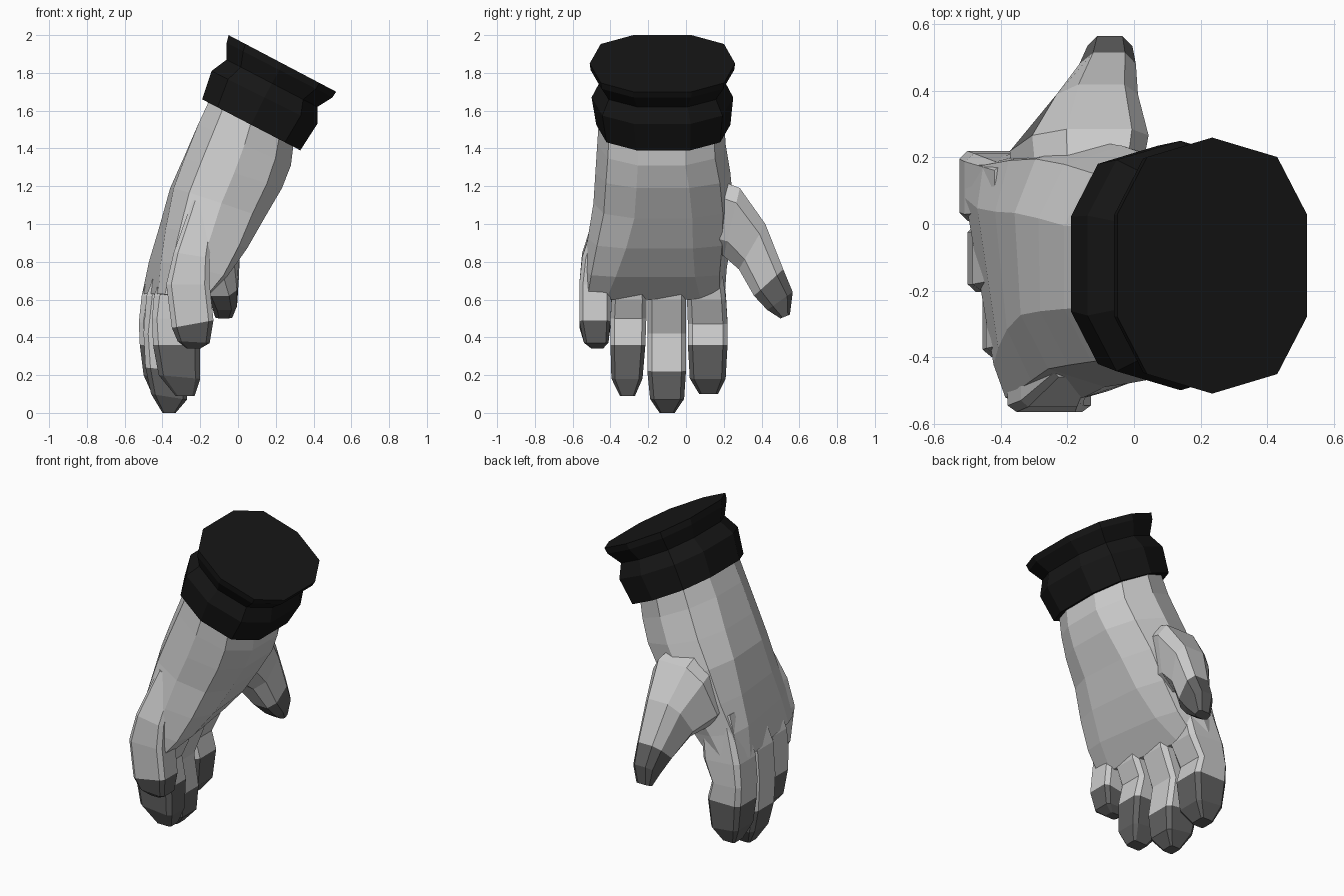
import bpy, bmesh, math
from mathutils import Vector


def material(name, v):
    m = bpy.data.materials.new(name)
    m.diffuse_color = (v, v, v, 1)
    return m


BLACK = material("cuff_black", 0.008)
DARK = material("tip_dark_grey", 0.12)


def section(sides, power):
    """Squared-off unit polygon with flat faces toward the first axis."""
    pts = []
    for i in range(sides):
        a = 2 * math.pi * (i + 0.5) / sides
        c, s = math.cos(a), math.sin(a)
        pts.append((math.copysign(abs(c) ** power, c), math.copysign(abs(s) ** power, s)))
    mc, ms = max(p[0] for p in pts), max(p[1] for p in pts)
    return [(c / mc, s / ms) for c, s in pts]


def across(x0, z0, x1, z1, y0, y1, shear=0):
    """Ring spanning back point to palm point (x, z) and a y range."""
    c = Vector(((x0 + x1) / 2, (y0 + y1) / 2, (z0 + z1) / 2))
    u = Vector(((x1 - x0) / 2, 0, (z1 - z0) / 2))
    h = (y1 - y0) / 2
    return c, u, Vector((-shear * h, h, 0))


def sideways(y0, z0, y1, z1, x0, x1, skew=0):
    """Ring spanning inner to outer point (y, z) and an x range."""
    c = Vector(((x0 + x1) / 2, (y0 + y1) / 2, (z0 + z1) / 2))
    return c, Vector((skew, (y1 - y0) / 2, (z1 - z0) / 2)), Vector(((x1 - x0) / 2, 0, 0))


def loft(name, rings, sides, powers, mat=None):
    """Skin the rings; powers holds the squareness of each ring."""
    bm = bmesh.new()
    loops = [[bm.verts.new(c + u * a + v * b) for a, b in section(sides, p)]
             for (c, u, v), p in zip(rings, powers)]
    for lo, hi in zip(loops, loops[1:]):
        for i in range(sides):
            j = (i + 1) % sides
            bm.faces.new((lo[i], lo[j], hi[j], hi[i]))
    bm.faces.new(loops[0])
    bm.faces.new(loops[-1])
    bmesh.ops.recalc_face_normals(bm, faces=bm.faces)
    me = bpy.data.meshes.new(name)
    bm.to_mesh(me)
    bm.free()
    if mat:
        me.materials.append(mat)
    ob = bpy.data.objects.new(name, me)
    bpy.context.collection.objects.link(ob)
    return ob


# Flared cuff
loft("cuff", [across(*r) for r in (
    (-0.05, 2.00, 0.52, 1.70, -0.51, 0.26),
    (-0.06, 1.96, 0.50, 1.67, -0.505, 0.255),
    (-0.06, 1.87, 0.42, 1.62, -0.46, 0.21),
    (-0.14, 1.81, 0.42, 1.53, -0.50, 0.25),
    (-0.19, 1.66, 0.33, 1.39, -0.475, 0.235),
    (-0.16, 1.65, 0.30, 1.41, -0.46, 0.22))], 10, [0.78] * 6, BLACK)

# Wrist and palm, squarer toward the knuckles
loft("palm", [across(*r) for r in (
    (-0.14, 1.68, 0.30, 1.47, -0.46, 0.20),
    (-0.21, 1.53, 0.28, 1.31, -0.47, 0.21),
    (-0.285, 1.35, 0.23, 1.19, -0.48, 0.235, 0.02),
    (-0.35, 1.19, 0.13, 1.03, -0.49, 0.25, 0.06),
    (-0.40, 0.98, 0.03, 0.87, -0.52, 0.24, 0.10),
    (-0.44, 0.80, -0.09, 0.72, -0.54, 0.215, 0.15),
    (-0.465, 0.63, -0.22, 0.60, -0.55, 0.205, 0.17))], 10,
    (0.85, 0.85, 0.8, 0.75, 0.65, 0.5, 0.35))

# Fingers: (back x, back z, palm x, palm z, y0, y1); last three rings form the tip
fingers = {
    "index_finger": (
        (-0.42, 0.90, -0.22, 0.82, 0.02, 0.18),
        (-0.51, 0.62, -0.255, 0.60, 0.005, 0.212),
        (-0.525, 0.48, -0.32, 0.47, 0.01, 0.22),
        (-0.52, 0.36, -0.29, 0.36, 0.01, 0.22),
        (-0.50, 0.20, -0.31, 0.18, 0.02, 0.21),
        (-0.455, 0.10, -0.37, 0.10, 0.07, 0.17)),
    "middle_finger": (
        (-0.38, 0.90, -0.19, 0.82, -0.18, -0.01),
        (-0.485, 0.62, -0.22, 0.60, -0.205, 0.00),
        (-0.50, 0.42, -0.29, 0.42, -0.205, 0.00),
        (-0.49, 0.24, -0.26, 0.22, -0.205, 0.00),
        (-0.46, 0.10, -0.27, 0.07, -0.19, -0.01),
        (-0.40, 0.00, -0.33, 0.00, -0.14, -0.06)),
    "ring_finger": (
        (-0.34, 0.90, -0.15, 0.82, -0.37, -0.22),
        (-0.445, 0.62, -0.185, 0.60, -0.395, -0.21),
        (-0.455, 0.50, -0.23, 0.50, -0.40, -0.21),
        (-0.45, 0.36, -0.20, 0.36, -0.40, -0.215),
        (-0.42, 0.20, -0.20, 0.18, -0.395, -0.23),
        (-0.33, 0.09, -0.23, 0.09, -0.35, -0.27)),
    "little_finger": (
        (-0.24, 1.13, -0.12, 1.08, -0.46, -0.34),
        (-0.34, 0.85, -0.15, 0.82, -0.55, -0.38),
        (-0.38, 0.68, -0.15, 0.68, -0.565, -0.40),
        (-0.35, 0.45, -0.13, 0.49, -0.565, -0.40),
        (-0.32, 0.38, -0.15, 0.37, -0.54, -0.41),
        (-0.27, 0.34, -0.20, 0.34, -0.50, -0.44)),
}
digits = {name: [across(*r) for r in rows] for name, rows in fingers.items()}

# Thumb: (inner y, inner z, outer y, outer z, x0, x1, skew)
digits["thumb"] = [sideways(*r) for r in (
    (-0.02, 0.88, 0.08, 1.27, -0.32, -0.03, 0.06),
    (0.20, 0.83, 0.285, 1.19, -0.34, 0.01, 0.06),
    (0.28, 0.76, 0.42, 1.00, -0.25, -0.005, 0.03),
    (0.36, 0.62, 0.515, 0.76, -0.17, 0.00, 0.01),
    (0.43, 0.545, 0.565, 0.64, -0.14, -0.005),
    (0.50, 0.50, 0.55, 0.52, -0.12, -0.03))]

# Grey digit and dark fingertip share one ring
for name, rings in digits.items():
    p = 0.65 if name == "thumb" else 0.3
    loft(name, rings[:4], 8, [p] * 4)
    loft(name + "_tip", rings[3:], 8, [p] * 3, DARK)
